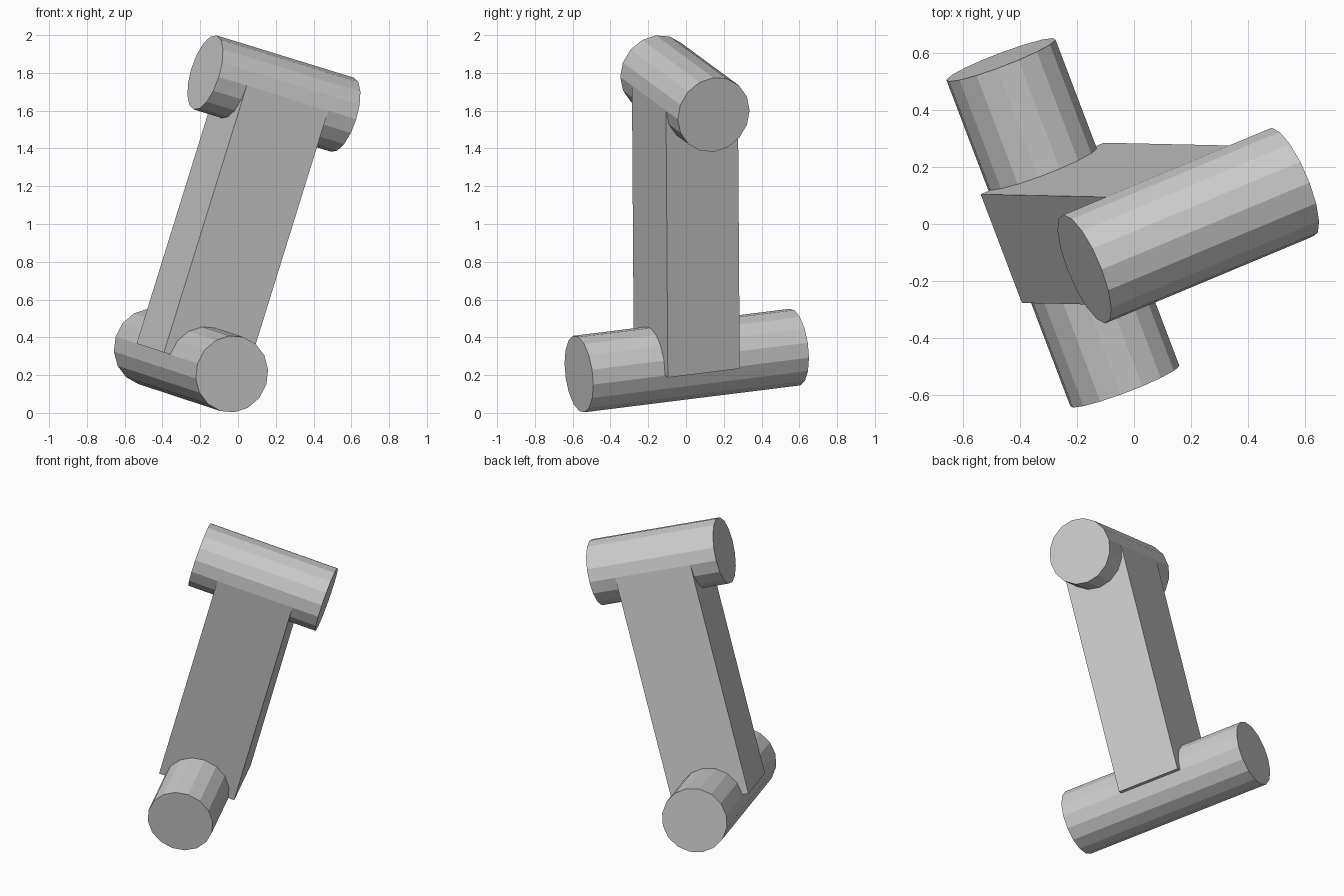
import bpy
import math
from mathutils import Vector, Matrix

if "Cube" in bpy.data.objects:
    bpy.data.objects.remove(bpy.data.objects["Cube"])

R = 0.205      # bar radius
SPAN = 1.48    # distance between the two bar axes
SIDES = 16

# Tilted frame: a = upper bar axis, b = lower bar axis, w = column axis
a = Vector((0.887, 0.371, -0.273)).normalized()
b = Vector((-0.353, 0.928, 0.116))
b = (b - a * b.dot(a)).normalized()
w = a.cross(b)
frame = Matrix((a, b, w)).transposed().to_4x4()
frame.translation = Vector((-0.249, 0.004, 0.277))


def finish(name, local):
    obj = bpy.context.object
    obj.name = name
    obj.matrix_world = frame @ local
    return obj


def bar(name, length, height, turn):
    bpy.ops.mesh.primitive_cylinder_add(vertices=SIDES, radius=R, depth=length)
    return finish(name, Matrix.Translation((0, 0, height)) @ turn)


# Crossing round bars at each end
bar("lower_bar", 6 * R, 0, Matrix.Rotation(math.pi / 2, 4, 'X'))
bar("upper_bar", 4 * R, SPAN, Matrix.Rotation(math.pi / 2, 4, 'Y'))

# Rectangular column running from one bar axis to the other
bpy.ops.mesh.primitive_cube_add(size=1)
finish("column", Matrix.Translation((0, 0, SPAN / 2))
       @ Matrix.Diagonal((0.486, 2 * R, SPAN, 1)))
